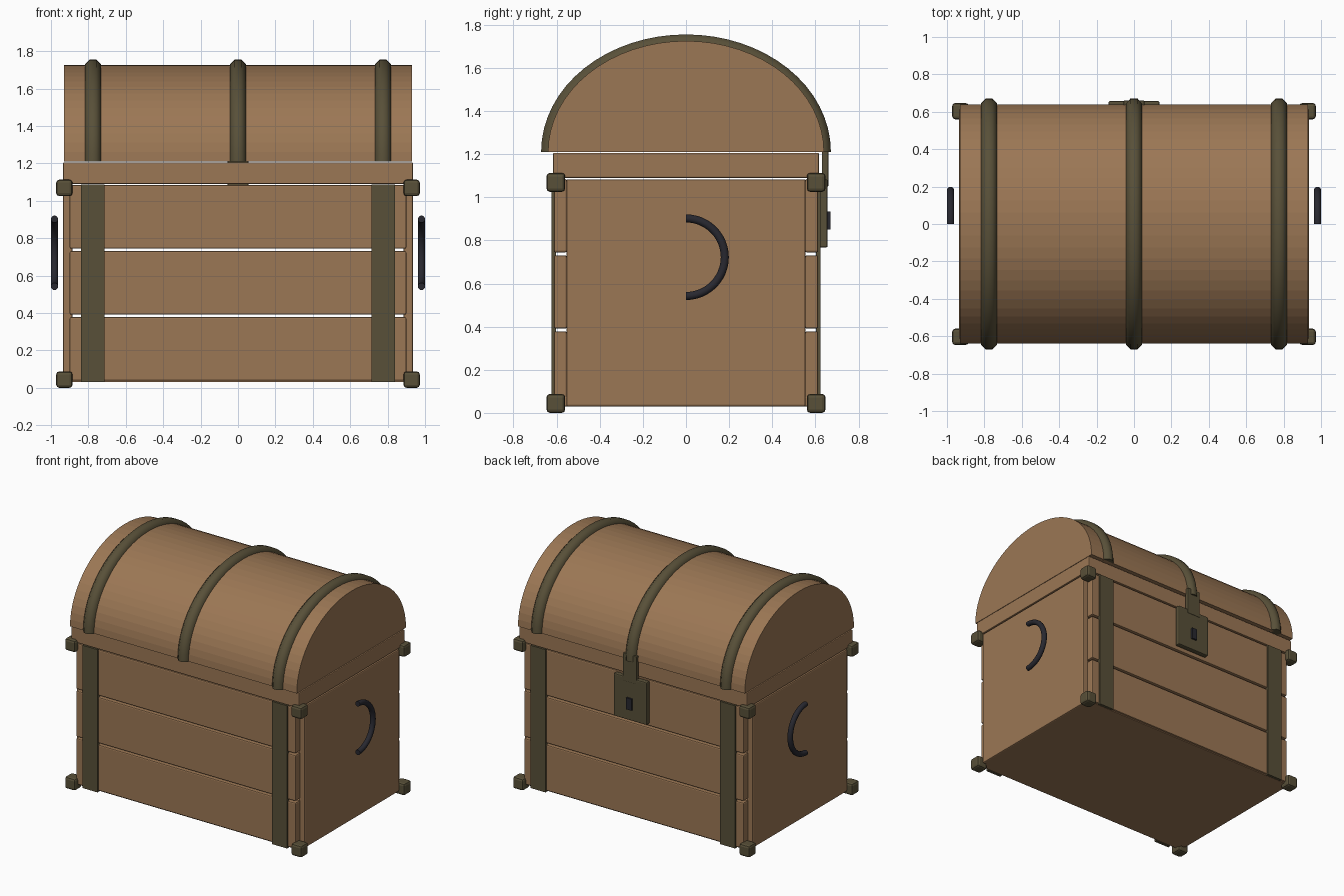
import bpy, bmesh, math

if "Cube" in bpy.data.objects:
    bpy.data.objects.remove(bpy.data.objects["Cube"])


def material(name, rgb):
    m = bpy.data.materials.new(name)
    m.diffuse_color = (*rgb, 1)
    m.use_nodes = True
    m.node_tree.nodes["Principled BSDF"].inputs["Base Color"].default_value = m.diffuse_color
    return m


WOOD = material("wood", (0.33, 0.185, 0.09))
BRASS = material("aged_brass", (0.098, 0.08, 0.04))
IRON = material("dark_iron", (0.021, 0.021, 0.029))


def finish(bm, name, mat, smooth=False):
    bmesh.ops.recalc_face_normals(bm, faces=bm.faces)
    me = bpy.data.meshes.new(name)
    bm.to_mesh(me)
    bm.free()
    me.materials.append(mat)
    for p in me.polygons:
        p.use_smooth = smooth
    ob = bpy.data.objects.new(name, me)
    bpy.context.collection.objects.link(ob)
    if smooth:
        me.set_sharp_from_angle(angle=math.radians(50))
    return ob


def box(name, x, y, z, mat, bevel=0.0):
    """Box from (min, max) pairs, with optional bevelled edges."""
    bm = bmesh.new()
    bmesh.ops.create_cube(bm, size=1)
    for v in bm.verts:
        for i, (lo, hi) in enumerate((x, y, z)):
            v.co[i] = (lo + hi) / 2 + v.co[i] * (hi - lo)
    if bevel:
        bmesh.ops.bevel(bm, geom=bm.edges[:], offset=bevel, segments=2,
                        profile=0.5, affect='EDGES')
    return finish(bm, name, mat)


def mirrored(lo, hi, s):
    return tuple(sorted((s * lo, s * hi)))


def arc_tube(name, x, a, b, zc, t0, t1, r, sides, segs, mat):
    """Capped tube along an elliptic arc in the YZ plane."""
    bm = bmesh.new()
    rings = []
    for i in range(segs + 1):
        t = t0 + (t1 - t0) * i / segs
        c, s = math.cos(t), math.sin(t)
        n = math.hypot(b * c, a * s)
        ny, nz = b * c / n, a * s / n
        ring = []
        for k in range(sides):
            u = 2 * math.pi * (k + 0.5) / sides
            o = r * math.cos(u)
            ring.append(bm.verts.new((x + r * math.sin(u), a * c + ny * o, zc + b * s + nz * o)))
        rings.append(ring)
    for p, q in zip(rings, rings[1:]):
        for k in range(sides):
            j = (k + 1) % sides
            bm.faces.new((p[k], p[j], q[j], q[k]))
    bm.faces.new(rings[0])
    bm.faces.new(rings[-1])
    return finish(bm, name, mat, True)


# Body: bottom board, end panels, front and back planks
box("bottom_board", (-0.9, 0.9), (-0.6, 0.6), (0.03, 0.075), WOOD, 0.005)
for s, side in ((-1, "left"), (1, "right")):
    box(side + "_panel", mirrored(0.885, 0.935, s), (-0.555, 0.555), (0.03, 1.083), WOOD, 0.008)
for s, side in ((-1, "front"), (1, "back")):
    for i in range(3):
        z = 0.038 + 0.353 * i
        box(f"{side}_plank_{i + 1}", (-0.9, 0.9), mirrored(0.553, 0.613, s),
            (z, z + 0.34), WOOD, 0.008)
    # Flat vertical straps
    for sx in (-1, 1):
        box(side + "_strap", mirrored(0.715, 0.84, sx), mirrored(0.603, 0.624, s),
            (0.03, 1.088), BRASS)

# Corner caps
for sx in (-1, 1):
    for sy in (-1, 1):
        for z in (0.0, 1.025):
            box("corner_cap", mirrored(0.885, 0.972, sx), mirrored(0.56, 0.647, sy),
                (z, z + 0.088), BRASS, 0.016)

# Lid: base board and domed top
box("lid_base", (-0.935, 0.935), (-0.617, 0.617), (1.09, 1.206), WOOD, 0.006)
bm = bmesh.new()
profile = [bm.verts.new((-0.93, 0.64 * math.cos(math.pi * i / 32),
                         1.21 + 0.515 * math.sin(math.pi * i / 32))) for i in range(33)]
face = bm.faces.new(profile)
ext = bmesh.ops.extrude_face_region(bm, geom=[face], use_keep_orig=True)["geom"]
for v in ext:
    if isinstance(v, bmesh.types.BMVert):
        v.co.x = 0.93
finish(bm, "lid_dome", WOOD)

# Rounded straps over the lid
for x in (-0.775, 0, 0.775):
    arc_tube("lid_strap", x, 0.63, 0.503, 1.21, 0, math.pi, 0.0455, 8, 32, BRASS)

# Half-ring handles on both ends
for x in (-0.981, 0.981):
    arc_tube("side_handle", x, 0.18, 0.18, 0.722, -math.pi / 2, math.pi / 2,
             0.0193, 12, 24, IRON)

# Lock on the back: plate, hasp and keyhole
box("lock_plate", (-0.136, 0.136), (0.617, 0.657), (0.767, 1.083), BRASS, 0.008)
box("lock_hasp", (-0.055, 0.055), (0.63, 0.66), (1.05, 1.255), BRASS, 0.004)
box("keyhole", (-0.022, 0.022), (0.645, 0.67), (0.85, 0.935), IRON)
